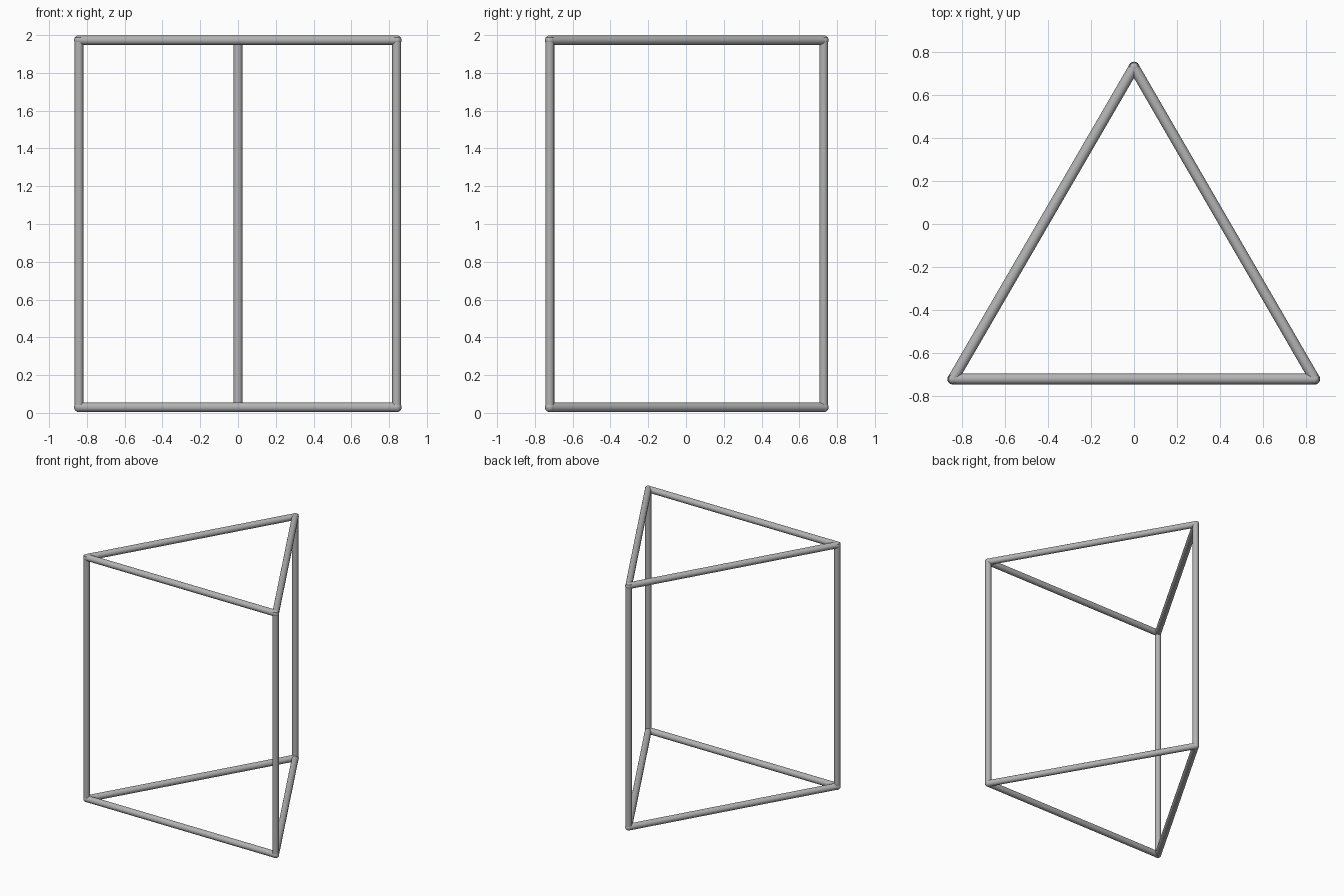
import bpy
from mathutils import Vector

if "Cube" in bpy.data.objects:
    bpy.data.objects.remove(bpy.data.objects["Cube"])

R = 0.025            # tube radius
Z0, Z1 = 0.03, 1.973  # rail centre heights
CORNERS = {"left": (-0.842, -0.721), "right": (0.84, -0.721), "back": (0.0, 0.729)}

grey = bpy.data.materials.new("grey_metal")
grey.diffuse_color = (0.45, 0.45, 0.45, 1)
grey.use_nodes = True
grey.node_tree.nodes["Principled BSDF"].inputs["Base Color"].default_value = grey.diffuse_color


def finish(name):
    ob = bpy.context.object
    ob.name = name
    ob.data.materials.append(grey)
    bpy.ops.object.shade_smooth_by_angle()


def tube(name, a, b, radius=R):
    """Round bar between two points."""
    a, b = Vector(a), Vector(b)
    d = b - a
    bpy.ops.mesh.primitive_cylinder_add(
        vertices=16, radius=radius, depth=d.length, location=(a + b) / 2,
        rotation=d.to_track_quat('Z', 'Y').to_euler())
    finish(name)


# Triangular frames at the bottom and top
names = list(CORNERS)
for level, z in (("bottom", Z0), ("top", Z1)):
    for i, n in enumerate(names):
        m = names[(i + 1) % 3]
        tube(f"{level}_rail_{n}_{m}", (*CORNERS[n], z), (*CORNERS[m], z))
        # Rounded joint where the bars meet
        bpy.ops.mesh.primitive_uv_sphere_add(
            segments=16, ring_count=8, radius=R + 0.001, location=(*CORNERS[n], z))
        finish(f"{level}_joint_{n}")

# Upright posts
for n, c in CORNERS.items():
    tube(f"{n}_post", (*c, Z0), (*c, Z1 + 0.015), 0.0235)
